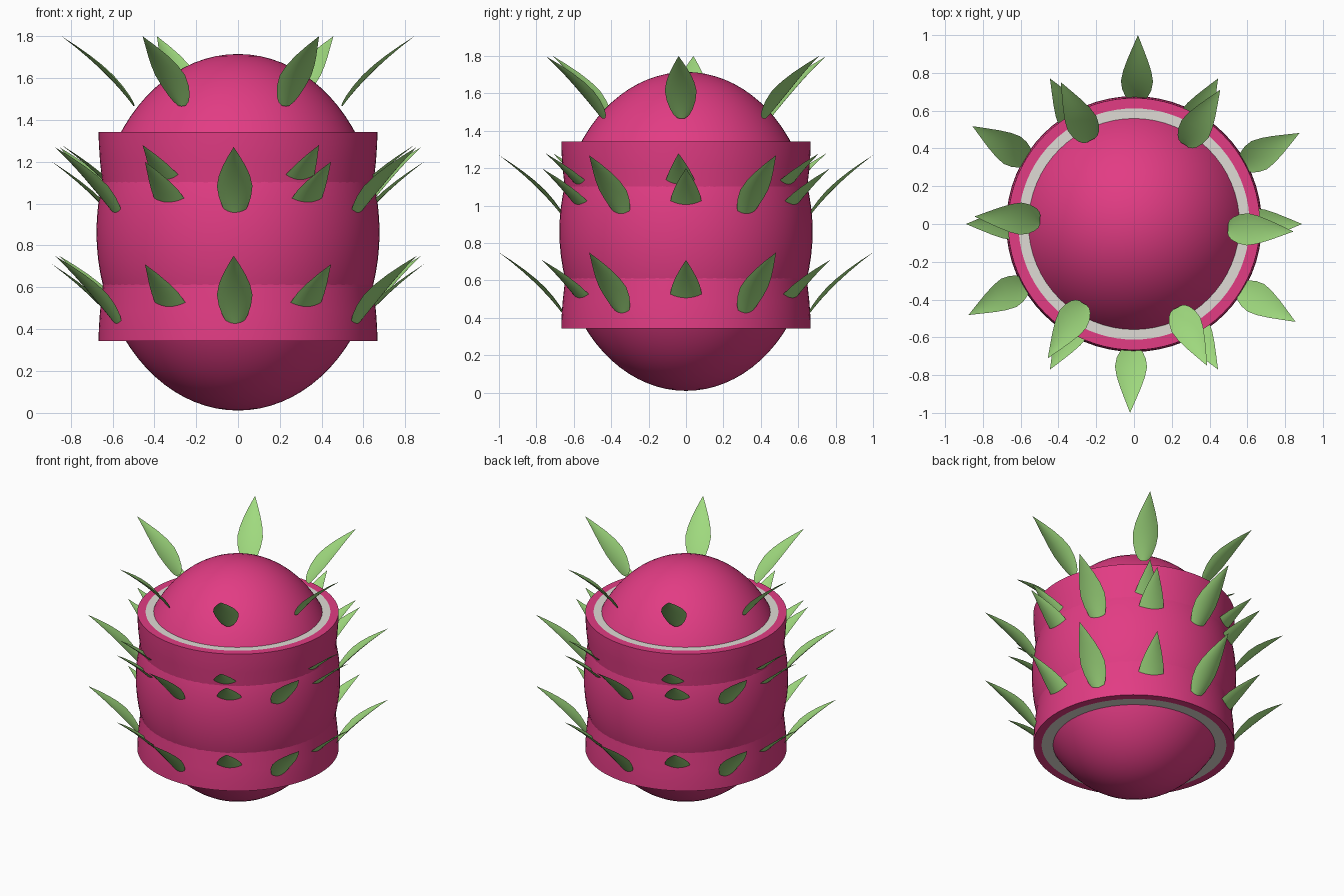
import bpy, bmesh
from math import sin, cos, pi, radians
from mathutils import Vector

if "Cube" in bpy.data.objects:
    bpy.data.objects.remove(bpy.data.objects["Cube"], do_unlink=True)


def material(name, rgb):
    m = bpy.data.materials.new(name)
    m.use_nodes = True
    m.diffuse_color = (*rgb, 1)
    m.node_tree.nodes["Principled BSDF"].inputs["Base Color"].default_value = (*rgb, 1)
    return m


pink = material("pink_skin", (0.76, 0.045, 0.23))
white = material("white_flesh", (0.74, 0.71, 0.66))
green = material("leaf_green", (0.35, 0.70, 0.21))


def finish(bm, name, mats):
    """Turn a bmesh into a smooth-shaded object."""
    bmesh.ops.recalc_face_normals(bm, faces=bm.faces)
    mesh = bpy.data.meshes.new(name)
    bm.to_mesh(mesh)
    bm.free()
    for m in mats:
        mesh.materials.append(m)
    ob = bpy.data.objects.new(name, mesh)
    bpy.context.collection.objects.link(ob)
    bpy.ops.object.select_all(action="DESELECT")
    ob.select_set(True)
    bpy.context.view_layer.objects.active = ob
    bpy.ops.object.shade_smooth_by_angle(angle=radians(35))
    return ob


# Egg-shaped fruit body
bm = bmesh.new()
bmesh.ops.create_uvsphere(bm, u_segments=64, v_segments=40, radius=1)
bmesh.ops.scale(bm, vec=(0.677, 0.677, 0.8525), verts=bm.verts)
bmesh.ops.translate(bm, vec=(0, 0, 0.8625), verts=bm.verts)
finish(bm, "fruit_body", [pink])

# Waisted rind sleeve with a pale inner ring on both ends
MID, HALF, SEG = 0.843, 0.5, 80
FLESH = 0.612
outer = [(0.667, HALF), (0.6655, 0.44), (0.66, 0.36), (0.648, 0.25), (0.637, 0.12), (0.632, 0)]
half = [(0.5, HALF), (FLESH, HALF)] + outer
profile = half + [(r, -d) for r, d in reversed(half[:-1])]
bm = bmesh.new()
rings = []
for i in range(SEG):
    a = 2 * pi * i / SEG
    rings.append([bm.verts.new((r * cos(a), r * sin(a), MID + d)) for r, d in profile])
n = len(profile)
for i in range(SEG):
    p, q = rings[i], rings[(i + 1) % SEG]
    for j in range(n):
        k = (j + 1) % n
        f = bm.faces.new((p[j], q[j], q[k], p[k]))
        inside = max(profile[j][0], profile[k][0]) <= FLESH
        f.material_index = 1 if inside else 0
finish(bm, "rind_sleeve", [pink, white])


# One cupped pointed leaf: base at the origin, growing outward (+x) and up
def make_leaf(name):
    outline = [(0, 0.022), (0.04, 0.042), (0.12, 0.06), (0.25, 0.077), (0.4, 0.085),
               (0.55, 0.075), (0.7, 0.055), (0.85, 0.029)]
    inward = Vector((-0.69, 0, 0.72))

    def spine(t):
        return Vector((0.345 * t - 0.1 * t * (1 - t), 0, 0.335 * t))

    section = [(u / 4, 0) for u in range(-4, 5)] + [(u / 4, 1) for u in range(3, -4, -1)]
    bm = bmesh.new()
    loops = []
    for t, w in outline:
        s = w / 0.085
        loops.append([bm.verts.new(spine(t) + Vector((0, w * u, 0)) + inward * s *
                                   (0.02 * u * u + 0.007 * side * (1 - u * u)))
                      for u, side in section])
    tip = bm.verts.new(spine(1))
    n = len(section)
    for a, b in zip(loops, loops[1:]):
        for j in range(n):
            k = (j + 1) % n
            bm.faces.new((a[j], a[k], b[k], b[j]))
    for j in range(n):
        bm.faces.new((loops[-1][j], loops[-1][(j + 1) % n], tip))
    bm.faces.new(loops[0])
    return finish(bm, name, [green])


# Leaf rows: name, first angle in degrees, base radius, base height
rows = [
    ("crown_leaf", -2.7, 0.50, 1.465),
    ("shoulder_leaf", -2.7, 0.50, 0.945),
    ("upper_leaf", 28.8, 0.655, 0.935),
    ("upper_inner_leaf", 0, 0.545, 0.865),
    ("lower_leaf", 28.8, 0.655, 0.415),
    ("lower_inner_leaf", 0, 0.545, 0.375),
]
master = make_leaf("leaf")
for name, start, radius, height in rows:
    for i in range(6):
        a = radians(start + 60 * i)
        leaf = bpy.data.objects.new(f"{name}_{i + 1}", master.data)
        leaf.location = (radius * cos(a), radius * sin(a), height)
        leaf.rotation_euler = (0, 0, a)
        bpy.context.collection.objects.link(leaf)
bpy.data.objects.remove(master, do_unlink=True)
